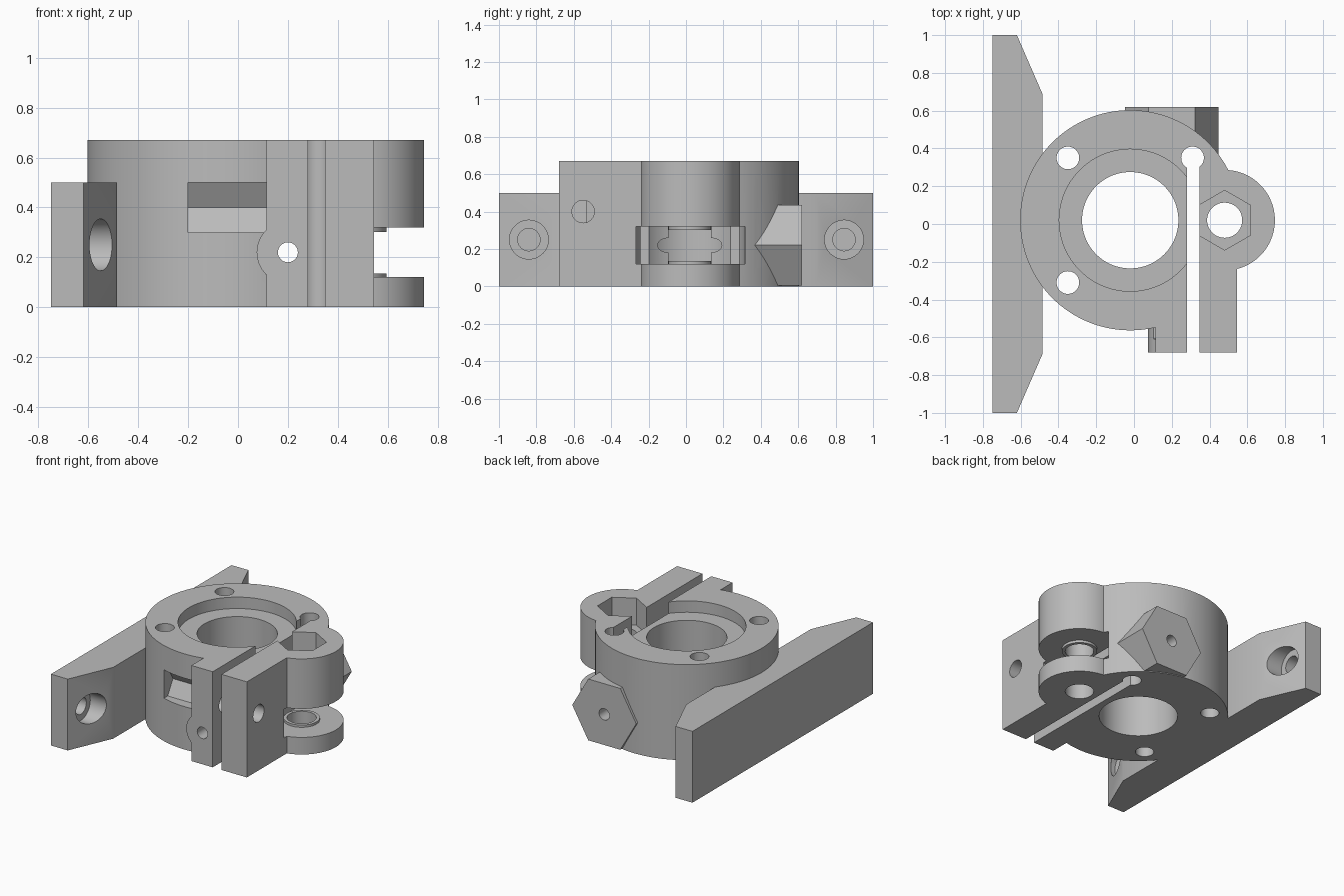
import bpy
import bmesh
import math

if "Cube" in bpy.data.objects:
    bpy.data.objects.remove(bpy.data.objects["Cube"])

grey = bpy.data.materials.new("plain_grey")
grey.use_nodes = True
GREY = (0.5, 0.5, 0.5, 1)
grey.diffuse_color = GREY
grey.node_tree.nodes["Principled BSDF"].inputs["Base Color"].default_value = GREY


def ngon(cx, cy, r, n=96, turn=0):
    """Regular polygon outline."""
    return [(cx + r * math.cos(turn + math.tau * i / n),
             cy + r * math.sin(turn + math.tau * i / n)) for i in range(n)]


def rect(u0, v0, u1, v1):
    return [(u0, v0), (u1, v0), (u1, v1), (u0, v1)]


def prism(name, outline, axis, start, end):
    """Extrude a 2D outline along a world axis."""
    place = {"x": lambda u, v, d: (d, u, v),
             "y": lambda u, v, d: (u, d, v),
             "z": lambda u, v, d: (u, v, d)}[axis]
    bm = bmesh.new()
    low = [bm.verts.new(place(u, v, start)) for u, v in outline]
    high = [bm.verts.new(place(u, v, end)) for u, v in outline]
    bm.faces.new(low)
    bm.faces.new(high)
    for i in range(len(low)):
        j = (i + 1) % len(low)
        bm.faces.new((low[i], low[j], high[j], high[i]))
    bmesh.ops.recalc_face_normals(bm, faces=bm.faces)
    mesh = bpy.data.meshes.new(name)
    bm.to_mesh(mesh)
    bm.free()
    mesh.materials.append(grey)
    obj = bpy.data.objects.new(name, mesh)
    bpy.context.collection.objects.link(obj)
    return obj


def combine(base, operation, parts):
    """Apply one boolean per part, then discard the part."""
    for part in parts:
        part.hide_render = True
        mod = base.modifiers.new(part.name, "BOOLEAN")
        mod.operation = operation
        mod.solver = "EXACT"
        mod.object = part
        bpy.context.view_layer.objects.active = base
        bpy.ops.object.modifier_apply(modifier=mod.name)
        bpy.data.objects.remove(part)


HEIGHT = 0.67
RING = (-0.02, 0.02)      # ring axis
LOBE = (0.48, 0.02)       # idler lobe axis
BOLT = (0.2, 0.22)        # long bolt axis, x and z
CLAMP = (-0.55, 0.4)      # clamp screw axis, y and z

# Outer solids: ring, lobe, clamp flanges, bolt bosses, mounting plate
body = prism("clamp_body", ngon(*RING, 0.583, 128), "z", 0, HEIGHT)
plate = [(-0.75, -1), (-0.62, -1), (-0.485, -0.69),
         (-0.485, 0.69), (-0.62, 1), (-0.75, 1)]
combine(body, "UNION", [
    prism("idler_lobe", ngon(*LOBE, 0.266), "z", 0, HEIGHT),
    prism("inner_flange", rect(0.115, -0.68, 0.3, -0.2), "z", 0, HEIGHT),
    prism("outer_flange", rect(0.34, -0.68, 0.545, 0), "z", 0, HEIGHT),
    prism("bolt_boss", ngon(*BOLT, 0.125, 64), "y", -0.68, -0.4),
    prism("hex_boss", ngon(*BOLT, 0.248, 6), "y", 0.2, 0.62),
    prism("mounting_plate", plate, "z", 0, 0.5),
])

# Idler pocket, with raised rims left above and below
combine(body, "DIFFERENCE", [
    prism("idler_pocket", ngon(*LOBE, 0.295), "z", 0.12, 0.32)])
combine(body, "UNION", [
    prism("lower_rim", ngon(*LOBE, 0.115, 64), "z", 0.1, 0.136),
    prism("upper_rim", ngon(*LOBE, 0.115, 64), "z", 0.302, 0.34)])

# Bore, recess, slit, nut traps and screw holes
cuts = [
    prism("bore", ngon(*RING, 0.255), "z", -0.1, 0.8),
    prism("top_recess", ngon(*RING, 0.376), "z", 0.59, 0.8),
    prism("clamp_slit", rect(0.28, -0.8, 0.348, 0.33), "z", -0.1, 0.8),
    prism("idler_axle_hole", ngon(*LOBE, 0.093, 48), "z", -0.1, 0.8),
    prism("axle_nut_trap", ngon(*LOBE, 0.158, 6, math.pi / 2), "z", 0.48, 0.8),
    prism("bolt_hole", ngon(*BOLT, 0.04, 32), "y", -0.8, 0.8),
    prism("clamp_screw_hole", ngon(*CLAMP, 0.06, 32), "x", 0.05, 0.7),
    prism("clamp_nut_trap", ngon(*CLAMP, 0.115, 6), "x", -0.2, 0.115),
]
for x, y in ((-0.35, 0.35), (-0.35, -0.31), (0.31, 0.35)):
    cuts.append(prism("ring_hole", ngon(x, y, 0.06, 40), "z", -0.1, 0.8))
for y in (-0.84, 0.845):
    cuts.append(prism("plate_counterbore", ngon(y, 0.25, 0.104, 48), "x", -0.63, -0.3))
    cuts.append(prism("plate_screw_hole", ngon(y, 0.25, 0.06, 40), "x", -0.73, -0.5))
combine(body, "DIFFERENCE", cuts)

# Smooth curved walls, sharp edges
bpy.ops.object.select_all(action="DESELECT")
body.select_set(True)
bpy.context.view_layer.objects.active = body
bpy.ops.object.shade_smooth_by_angle(angle=math.radians(25))
